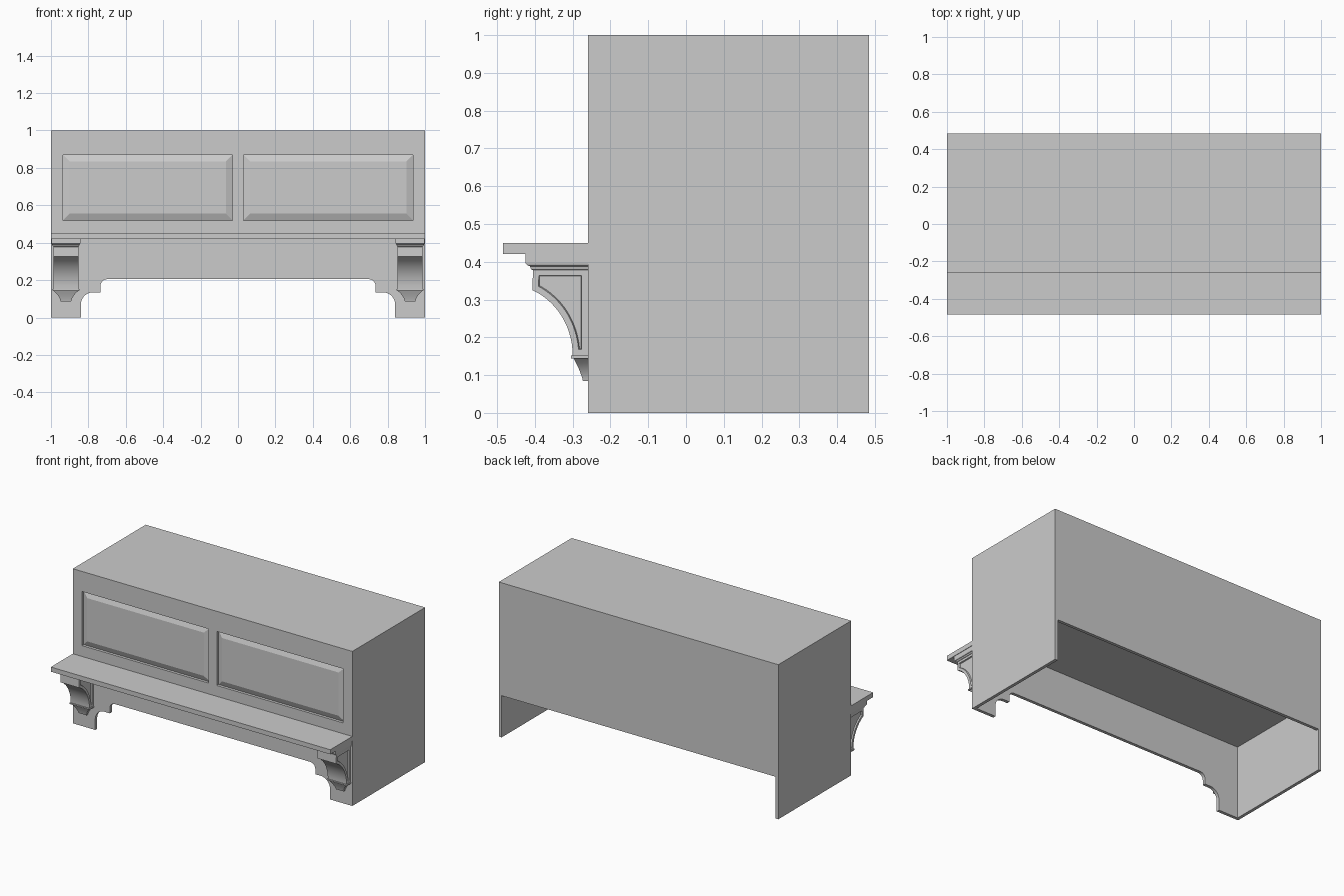
import bpy, bmesh, math
from mathutils import Vector

if "Cube" in bpy.data.objects:
    bpy.data.objects.remove(bpy.data.objects["Cube"], do_unlink=True)

GREY = (0.6, 0.6, 0.6, 1)
paint = bpy.data.materials.new("grey paint")
paint.use_nodes = True
paint.diffuse_color = GREY
paint.node_tree.nodes["Principled BSDF"].inputs["Base Color"].default_value = GREY

FRONT, BACK, T = -0.26, 0.485, 0.02


def finish(name, bm, smooth=False):
    bmesh.ops.recalc_face_normals(bm, faces=bm.faces)
    mesh = bpy.data.meshes.new(name)
    bm.to_mesh(mesh)
    bm.free()
    mesh.materials.append(paint)
    ob = bpy.data.objects.new(name, mesh)
    bpy.context.collection.objects.link(ob)
    if smooth:
        bpy.ops.object.select_all(action="DESELECT")
        bpy.context.view_layer.objects.active = ob
        ob.select_set(True)
        bpy.ops.object.shade_smooth_by_angle(angle=math.radians(25))
    return ob


def prism(points, offset):
    """Extrude a flat outline into a solid."""
    bm = bmesh.new()
    face = bm.faces.new([bm.verts.new(p) for p in points])
    new = bmesh.ops.extrude_face_region(bm, geom=[face], use_keep_orig=True)["geom"]
    verts = [v for v in new if isinstance(v, bmesh.types.BMVert)]
    bmesh.ops.translate(bm, verts=verts, vec=Vector(offset))
    return bm


def box(name, x0, x1, y0, y1, z0, z1):
    outline = [(x0, y0, z0), (x1, y0, z0), (x1, y1, z0), (x0, y1, z0)]
    return finish(name, prism(outline, (0, 0, z1 - z0)))


def loft(name, rings, smooth=False):
    """Stack four-sided rings, each a list of corners."""
    bm = bmesh.new()
    loops = [[bm.verts.new(p) for p in ring] for ring in rings]
    bm.faces.new(loops[0])
    bm.faces.new(loops[-1])
    for a, b in zip(loops, loops[1:]):
        for i in range(4):
            j = (i + 1) % 4
            bm.faces.new((a[i], a[j], b[j], b[i]))
    return finish(name, bm, smooth)


def arc(cx, cz, rx, rz, start, end, steps=8):
    angles = [math.radians(start + (end - start) * i / steps) for i in range(steps + 1)]
    return [(cx + rx * math.cos(a), cz + rz * math.sin(a)) for a in angles]


# Front panel with a scalloped lower edge
half = [(1, 1), (1, 0), (0.84, 0)]
half += arc(0.775, 0.07, 0.065, 0.065, 0, 90)
half += [(0.735, 0.135)]
half += arc(0.7, 0.17, 0.035, 0.035, 0, 90, 6)
outline = half + [(-x, z) for x, z in reversed(half)]
front = finish("front_panel", prism([(x, FRONT, z) for x, z in outline], (0, T, 0)))

# Two framed openings, each filled with a raised field
Z0, Z1 = 0.52, 0.87
for side, x0, x1 in (("right", -0.935, -0.03), ("left", 0.03, 0.935)):
    cutter = box("opening_cutter", x0, x1, FRONT - 0.1, FRONT + 0.1, Z0, Z1)
    cut = front.modifiers.new("opening", "BOOLEAN")
    cut.operation, cut.solver, cut.object = "DIFFERENCE", "EXACT", cutter
    bpy.context.view_layer.objects.active = front
    bpy.ops.object.modifier_apply(modifier=cut.name)
    bpy.data.objects.remove(cutter, do_unlink=True)

    def ring(y, d):
        return [(x0 + d, y, Z0 + d), (x1 - d, y, Z0 + d),
                (x1 - d, y, Z1 - d), (x0 + d, y, Z1 - d)]
    loft(side + "_raised_panel",
         [ring(FRONT + 0.025, 0), ring(FRONT + 0.018, 0), ring(FRONT + 0.004, 0.035)])

# Case: sides, back, top and recessed ceiling
box("right_side", -1, -1 + T, FRONT + T, BACK, 0, 1)
box("left_side", 1 - T, 1, FRONT + T, BACK, 0, 1)
box("back_panel", -1 + T, 1 - T, BACK - T, BACK, 0.27, 1)
box("top_panel", -1 + T, 1 - T, FRONT + T, BACK - T, 1 - T, 1)
box("inner_ceiling", -1 + T, 1 - T, FRONT + T, BACK - T, 0.47, 0.49)

# Mantel shelf
box("mantel_shelf", -1, 1, -0.485, FRONT, 0.42, 0.45)

# Brackets under the shelf
for side, cx in (("right", -0.92), ("left", 0.92)):
    def wrap(levels):
        return [[(cx - w, FRONT, z), (cx + w, FRONT, z), (cx + w, y, z), (cx - w, y, z)]
                for z, w, y in levels]

    # Moulded cap
    loft(side + "_bracket_cap", wrap([
        (0.42, 0.077, -0.425), (0.396, 0.077, -0.425), (0.39, 0.075, -0.419),
        (0.388, 0.072, -0.413), (0.38, 0.07, -0.41), (0.378, 0.067, -0.405)]))

    # Curved body with sunken side panels
    w = 0.067
    profile = [(FRONT, 0.152), (FRONT, 0.38), (-0.405, 0.38)]
    profile += arc(-0.475, 0.152, 0.175, 0.188, 67, 0, 14)
    bm = prism([(cx - w, y, z) for y, z in profile], (2 * w, 0, 0))
    bmesh.ops.recalc_face_normals(bm, faces=bm.faces)
    cheeks = [f for f in bm.faces if abs(f.normal.x) > 0.9]
    bmesh.ops.inset_individual(bm, faces=cheeks, thickness=0.016, use_even_offset=True)
    bmesh.ops.inset_individual(bm, faces=cheeks, thickness=0.003, depth=-0.008)
    finish(side + "_bracket_body", bm, True)

    # Ledge and tapered drop
    loft(side + "_bracket_ledge", wrap([(0.152, 0.072, -0.305), (0.144, 0.072, -0.305)]))
    loft(side + "_bracket_drop", wrap([
        (0.144, 0.068, -0.297), (0.132, 0.054, -0.291), (0.118, 0.042, -0.284),
        (0.104, 0.034, -0.279), (0.094, 0.03, -0.275), (0.085, 0.028, -0.273)]), True)
